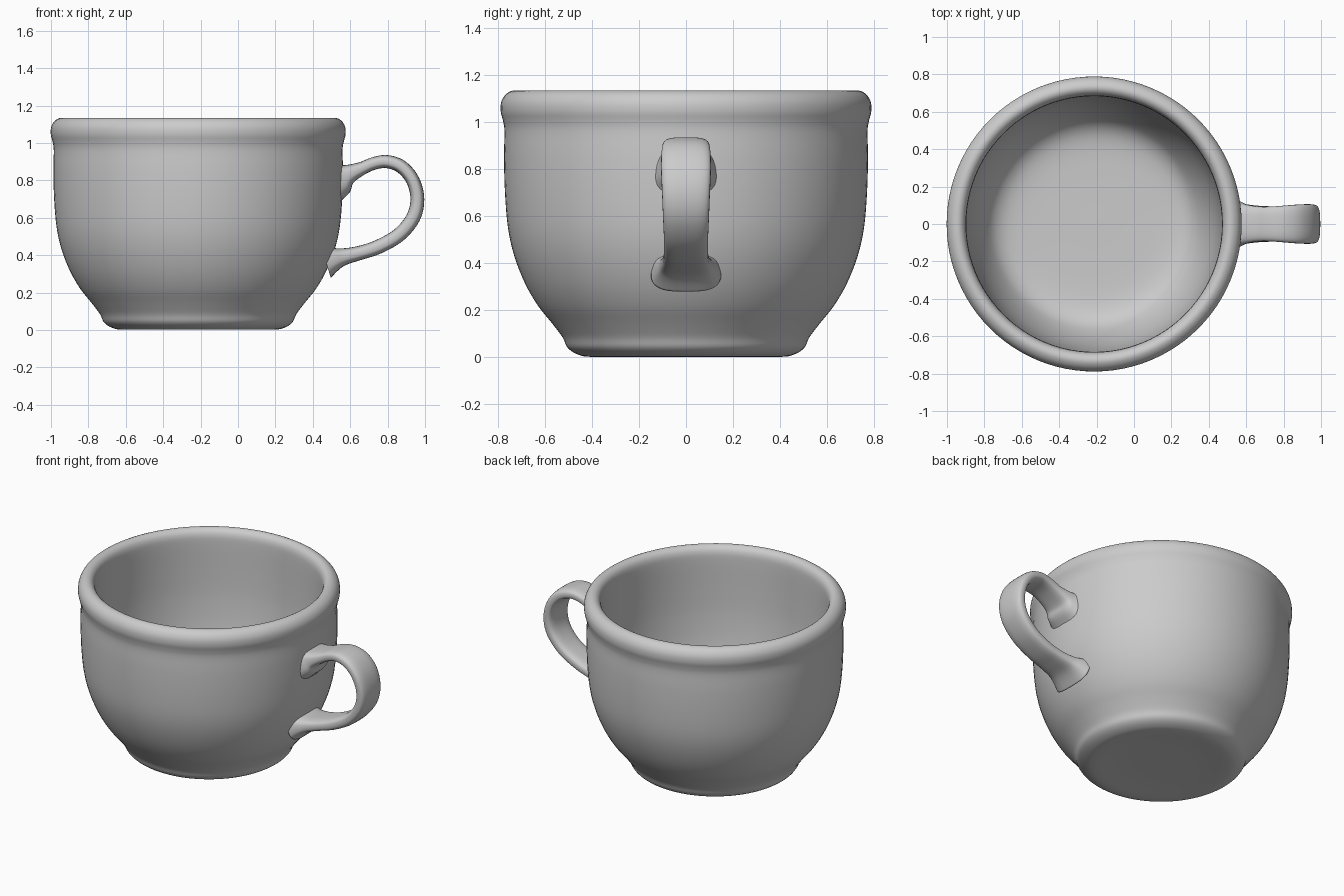
import bpy, bmesh, math
from mathutils import Vector

if "Cube" in bpy.data.objects:
    bpy.data.objects.remove(bpy.data.objects["Cube"])

CX = -0.213  # cup axis


def smooth_path(pts, steps):
    """Catmull-Rom resampling of points of any dimension."""
    out = []
    for i in range(len(pts) - 1):
        p0, p1 = pts[max(i - 1, 0)], pts[i]
        p2, p3 = pts[i + 1], pts[min(i + 2, len(pts) - 1)]
        for s in range(steps):
            t = s / steps
            out.append(tuple(
                0.5 * (2 * b + (c - a) * t + (2 * a - 5 * b + 4 * c - d) * t ** 2
                       + (3 * b - a - 3 * c + d) * t ** 3)
                for a, b, c, d in zip(p0, p1, p2, p3)))
    out.append(tuple(pts[-1]))
    return out


def loft(name, rings, cap=False):
    """Bridge equal closed rings of points into one smooth mesh."""
    bm = bmesh.new()
    rows = [[bm.verts.new(p) for p in ring] for ring in rings]
    n = len(rows[0])
    for a, b in zip(rows, rows[1:]):
        for j in range(n):
            k = (j + 1) % n
            bm.faces.new((a[j], a[k], b[k], b[j]))
    if cap:
        bm.faces.new(rows[0])
        bm.faces.new(rows[-1])
    bmesh.ops.recalc_face_normals(bm, faces=bm.faces)
    mesh = bpy.data.meshes.new(name)
    bm.to_mesh(mesh)
    bm.free()
    obj = bpy.data.objects.new(name, mesh)
    bpy.context.collection.objects.link(obj)
    for p in mesh.polygons:
        p.use_smooth = True
    return obj


# Cup body: (radius, z) from base centre, up the outside, over the rim, down inside
profile = [
    (0.001, 0.012), (0.25, 0.01), (0.40, 0.002), (0.46, 0.012), (0.503, 0.04),
    (0.525, 0.085), (0.57, 0.145), (0.63, 0.22), (0.685, 0.315), (0.73, 0.43),
    (0.757, 0.55), (0.77, 0.70), (0.774, 0.85), (0.772, 0.96), (0.778, 1.005),
    (0.788, 1.045), (0.786, 1.085), (0.768, 1.117), (0.738, 1.134),
    (0.71, 1.128), (0.69, 1.10), (0.684, 1.04), (0.684, 0.85), (0.68, 0.68),
    (0.662, 0.50), (0.63, 0.36), (0.58, 0.235), (0.52, 0.155), (0.42, 0.118),
    (0.22, 0.11), (0.001, 0.11)]
SEG = 96
loft("cup_body", [
    [(CX + r * math.cos(2 * math.pi * j / SEG), r * math.sin(2 * math.pi * j / SEG), z)
     for j in range(SEG)] for r, z in smooth_path(profile, 4)], cap=True)

# Handle: (x, z, half thickness, half width), flared where it meets the wall
handle = [
    (0.51, 0.80, 0.13, 0.15), (0.55, 0.81, 0.095, 0.125), (0.59, 0.832, 0.055, 0.108),
    (0.66, 0.863, 0.036, 0.094), (0.73, 0.892, 0.034, 0.093), (0.80, 0.90, 0.035, 0.098),
    (0.875, 0.872, 0.036, 0.104), (0.935, 0.80, 0.036, 0.106), (0.959, 0.70, 0.037, 0.102),
    (0.936, 0.60, 0.038, 0.098), (0.86, 0.508, 0.038, 0.094), (0.75, 0.445, 0.038, 0.094),
    (0.65, 0.412, 0.038, 0.099), (0.57, 0.393, 0.045, 0.112), (0.52, 0.38, 0.062, 0.13),
    (0.47, 0.365, 0.09, 0.15)]
path = smooth_path(handle, 5)


def soft(v):
    return math.copysign(abs(v) ** 0.65, v)


rings = []
for i, (x, z, t, w) in enumerate(path):
    a, b = path[max(i - 1, 0)], path[min(i + 1, len(path) - 1)]
    d = Vector((b[0] - a[0], 0, b[1] - a[1])).normalized()
    normal = Vector((-d.z, 0, d.x))
    ring = []
    for j in range(32):
        ang = 2 * math.pi * j / 32
        ring.append(Vector((x, 0, z)) + normal * t * soft(math.sin(ang))
                    + Vector((0, w * soft(math.cos(ang)), 0)))
    rings.append(ring)
loft("handle", rings, cap=True)
